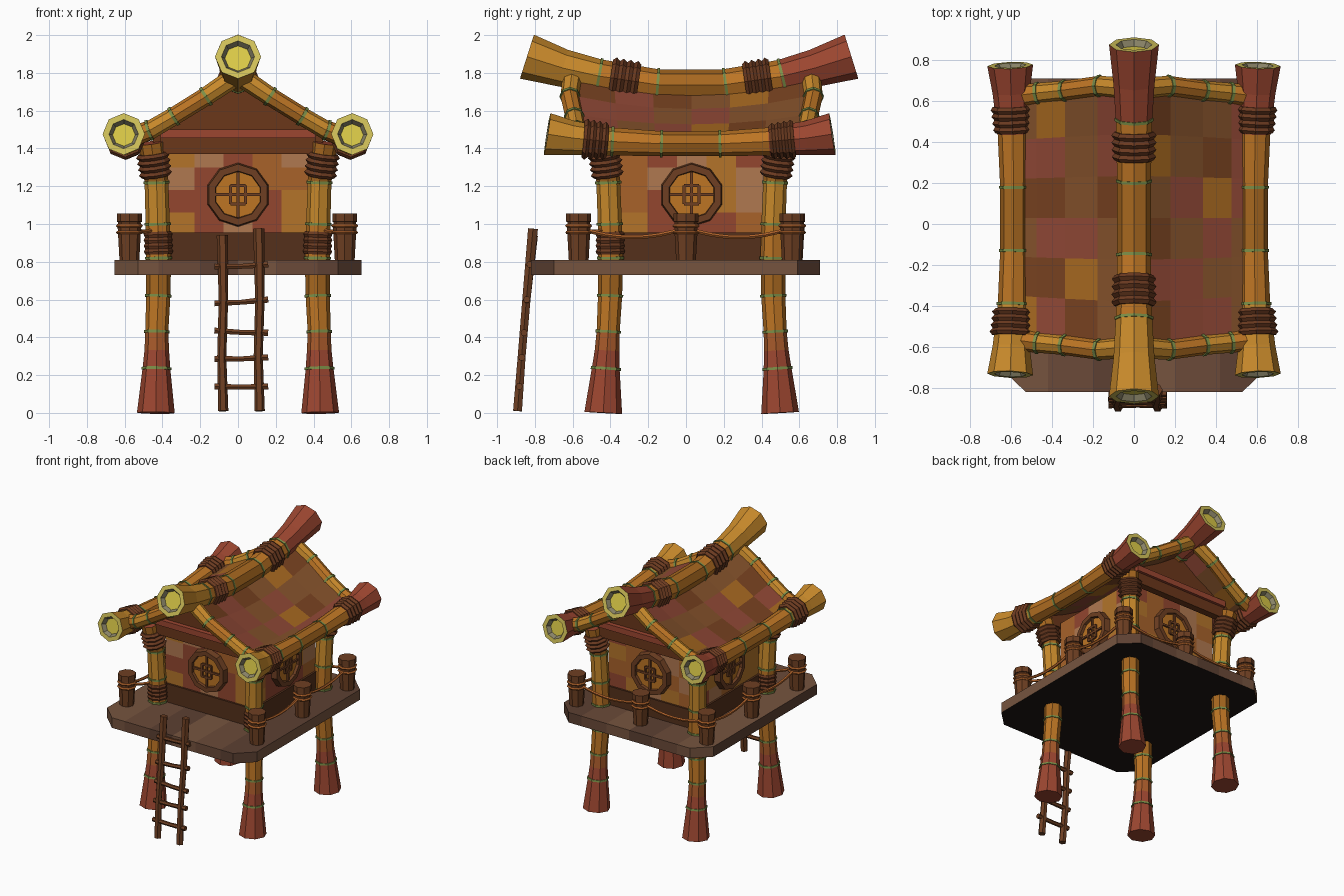
import bpy, bmesh, math, random
from mathutils import Vector, Matrix

if "Cube" in bpy.data.objects:
    bpy.data.objects.remove(bpy.data.objects["Cube"])

random.seed(4)
CY = 0.03  # y centre of the house
PAL = dict(amber="c98a2b", orange="bd7524", ochre="a8681f", red="9c4630", rust="a85a2a", green="7c9048",
           yellow="dccb48", pale="d2c25a", olive="8a8468", rope="6b3a20", cord="b0622a",
           wood="6e3f22", darkwood="55301b", plank1="6b4a38", plank2="5d4032", plank3="76543f",
           black="1c1512", tile1="75401f", tile2="8d4634", tile3="a3661f", tile4="82502a",
           wall1="a8622a", wall2="b07850", wall3="93462f", wall4="b3742a", gable="6b371a")
NAMES = list(PAL)


def mat(n):
    m = bpy.data.materials.get(n)
    if not m:
        m = bpy.data.materials.new(n)
        rgb = [int(PAL[n][i:i + 2], 16) / 255 for i in (0, 2, 4)]
        m.diffuse_color = [((c + .055) / 1.055) ** 2.4 for c in rgb] + [1]
        m.use_nodes = True
        m.node_tree.nodes["Principled BSDF"].inputs["Base Color"].default_value = m.diffuse_color
    return m


def paint(faces, col):
    for f in faces:
        f.material_index = NAMES.index(col)


def finish(bm, name):
    bmesh.ops.recalc_face_normals(bm, faces=bm.faces)
    used = sorted({f.material_index for f in bm.faces})
    for f in bm.faces:
        f.material_index = used.index(f.material_index)
    me = bpy.data.meshes.new(name)
    bm.to_mesh(me)
    bm.free()
    for i in used:
        me.materials.append(mat(NAMES[i]))
    ob = bpy.data.objects.new(name, me)
    bpy.context.collection.objects.link(ob)
    return ob


def tube(name, path, cols, sides=8, hollow=False):
    """Faceted tube through (x, y, z, radius) points; cols = one colour or one per segment."""
    bm = bmesh.new()
    P = [Vector(p[:3]) for p in path]
    d = P[-1] - P[0]
    ref = Vector((0, 0, 0))
    ref[min(range(3), key=lambda i: abs(d[i]))] = 1
    rings = []
    for i, p in enumerate(P):
        t = (P[min(i + 1, len(P) - 1)] - P[max(i - 1, 0)]).normalized()
        u = (ref - t * ref.dot(t)).normalized()
        v = t.cross(u)
        rings.append([bm.verts.new(p + path[i][3] * (u * math.cos(a) + v * math.sin(a)))
                      for a in (2 * math.pi * k / sides for k in range(sides))])
    for i, (a, b) in enumerate(zip(rings, rings[1:])):
        fs = [bm.faces.new((a[k], a[(k + 1) % sides], b[(k + 1) % sides], b[k])) for k in range(sides)]
        paint(fs, cols if isinstance(cols, str) else cols[i])
    caps = [bm.faces.new(rings[0][::-1]), bm.faces.new(rings[-1])]
    paint(caps, cols if isinstance(cols, str) else cols[0])
    bmesh.ops.recalc_face_normals(bm, faces=bm.faces)
    if hollow:
        for c in caps:
            paint(bmesh.ops.inset_individual(bm, faces=[c], thickness=.034)["faces"], "pale")
            paint(bmesh.ops.inset_individual(bm, faces=[c], thickness=.018, depth=-.03)["faces"], "olive")
            paint([c], "yellow")
    return finish(bm, name)


def at(path, axis, v):
    for a, b in zip(path, path[1:]):
        if v <= b[axis] or b is path[-1]:
            t = (v - a[axis]) / (b[axis] - a[axis])
            return [a[k] + (b[k] - a[k]) * t for k in range(4)]


def bands(name, path, axis, vals):
    for v in vals:
        a, b = at(path, axis, v - .007), at(path, axis, v + .007)
        tube(name, [a[:3] + [a[3] + .006], b[:3] + [b[3] + .006]], "green")


def wrap(name, path, axis, lo, hi, n=4, extra=.024):
    pts = []
    for i in range(2 * n + 1):
        p = at(path, axis, lo + (hi - lo) * i / (2 * n))
        pts.append(p[:3] + [p[3] + (extra if i % 2 else extra * .4)])
    tube(name, pts, "rope")


def add_box(bm, lo, hi, col, M=Matrix()):
    c = [(a + b) / 2 for a, b in zip(lo, hi)]
    s = [b - a for a, b in zip(lo, hi)]
    vs = bmesh.ops.create_cube(bm, size=1, matrix=M @ Matrix.Translation(c) @ Matrix.Diagonal(s + [1]))["verts"]
    paint({f for v in vs for f in v.link_faces}, col)


def box(name, lo, hi, col):
    bm = bmesh.new()
    add_box(bm, lo, hi, col)
    return finish(bm, name)


def fy(y, s):  # mirror front/back about the house centre
    return y if s < 0 else 2 * CY - y


# platform with plank strips and a dark underside
bm = bmesh.new()
outline = [(-.53, -.82), (.53, -.82), (.655, -.7), (.655, .59), (.53, .71), (-.53, .71), (-.655, .59), (-.655, -.7)]
f = bm.faces.new([bm.verts.new((x, y, .73)) for x, y in outline])
ext = bmesh.ops.extrude_face_region(bm, geom=[f])["geom"]
bmesh.ops.translate(bm, vec=(0, 0, .08), verts=[g for g in ext if isinstance(g, bmesh.types.BMVert)])
for x in (-.42, -.2, 0, .2, .42):
    bmesh.ops.bisect_plane(bm, geom=bm.verts[:] + bm.edges[:] + bm.faces[:], plane_co=(x, 0, 0), plane_no=(1, 0, 0))
for f in bm.faces:
    c = f.calc_center_median()
    paint([f], "black" if c.z < .735 else "plank%d" % (1 + int((c.x + 1) * 5) % 3))
finish(bm, "platform")

# corner bamboo posts
for sx in (-1, 1):
    for sy in (-1, 1):
        leg = [(sx * x, fy(y, sy), z, r) for x, y, z, r in (
            (.435, -.438, 0, .1), (.432, -.425, .23, .074), (.43, -.418, .33, .065), (.43, -.412, .43, .061),
            (.422, -.402, .62, .064), (.42, -.4, .82, .066), (.425, -.403, 1.0, .064),
            (.432, -.412, 1.23, .063), (.46, -.44, 1.43, .068))]
        tube("corner_post", leg, ["red", "red", "rust", "orange", "ochre", "orange", "amber", "ochre"])
        bands("post_joint", leg, 2, (.235, .43, .62, .82, 1.0, 1.22))
        wrap("post_top_binding", leg, 2, 1.25, 1.375)
        if sy < 0:
            wrap("post_low_binding", leg, 2, .84, .96, 4, .012)

# patchwork walls
bm = bmesh.new()
add_box(bm, (-.385, -.36, .82), (.385, .42, 1.42), "wall1")
bmesh.ops.subdivide_edges(bm, edges=bm.edges[:], cuts=4, use_grid_fill=True)
for f in bm.faces:
    paint([f], "wall%d" % random.randint(1, 4))
finish(bm, "walls")
box("wall_skirting", (-.4, -.375, .8), (.4, .435, .955), "darkwood")

# round lattice windows on all four walls
for k, dist in enumerate((.39, .385, .39, .385)):
    M = (Matrix.Translation((0, CY, 1.155)) @ Matrix.Rotation(k * math.pi / 2, 4, "Z")
         @ Matrix.Translation((0, -dist - .02, 0)) @ Matrix.Rotation(math.pi / 2, 4, "X"))
    bm = bmesh.new()
    bmesh.ops.create_cone(bm, cap_ends=True, segments=10, radius1=.17, radius2=.162, depth=.05)
    paint(bm.faces, "wood")
    top = max(bm.faces, key=lambda f: f.calc_center_median().z)
    bmesh.ops.inset_individual(bm, faces=[top], thickness=.036)
    bmesh.ops.inset_individual(bm, faces=[top], thickness=.004, depth=-.02)
    paint([top], "orange")
    for w, h, x, y in ((.008, .12, 0, 0), (.12, .008, 0, 0), (.04, .008, 0, .048), (.04, .008, 0, -.048),
                       (.008, .05, .04, 0), (.008, .05, -.04, 0)):
        add_box(bm, (x - w, y - h, 0), (x + w, y + h, .018), "wood")
    bm.transform(M)
    finish(bm, "lattice_window")


# saddle roof
def roof_z(x, y):
    q, u = ((y - CY) / .62) ** 2, abs(x) / .57
    ridge, eave = 1.70 + .09 * q, 1.42 + .035 * q
    return ridge + (eave - ridge) * (1.35 * u - .35 * u * u)


bm = bmesh.new()
grid = []
for i in range(-4, 5):
    x = math.copysign((0, .17, .33, .47, .57)[abs(i)], i)
    ys = [CY + (.62 - .05 * abs(i) / 4) * (j / 3 - 1) for j in range(7)]
    grid.append([bm.verts.new((x, y, roof_z(x, y))) for y in ys])
for a, b in zip(grid, grid[1:]):
    for j in range(6):
        paint([bm.faces.new((a[j], b[j], b[j + 1], a[j + 1]))], "tile" + random.choice("1122344"))
roof = finish(bm, "patchwork_roof")
m = roof.modifiers.new("thickness", "SOLIDIFY")
m.thickness, m.offset = .03, 0

# gable ends with tie beams, and barge poles
for s in (-1, 1):
    y0, y1 = sorted((fy(-.44, s), fy(-.38, s)))
    bm = bmesh.new()
    xs = [-.45 + .09 * i for i in range(11)]
    prof = [(-.45, 1.4), (.45, 1.4)] + [(x, roof_z(x, fy(-.44, s)) - .012) for x in reversed(xs)]
    f = bm.faces.new([bm.verts.new((x, y0, z)) for x, z in prof])
    ext = bmesh.ops.extrude_face_region(bm, geom=[f])["geom"]
    bmesh.ops.translate(bm, vec=(0, y1 - y0, 0), verts=[g for g in ext if isinstance(g, bmesh.types.BMVert)])
    paint(bm.faces, "gable")
    finish(bm, "gable_panel")
    for nm, out, z0, z1, c in (("tie_beam", -.455, 1.37, 1.46, "gable"), ("tie_beam_cap", -.475, 1.455, 1.5, "red")):
        ya, yb = sorted((fy(out, s), fy(-.4, s)))
        box(nm, (-.41, ya, z0), (.41, yb, z1), c)
    for sx in (-1, 1):
        barge = [(sx * x, fy(y, s), z, r) for x, y, z, r in (
            (0, -.6, 1.79, .054), (.17, -.615, 1.675, .049), (.34, -.592, 1.57, .048),
            (.46, -.58, 1.5, .05), (.57, -.565, 1.46, .056))]
        tube("barge_pole", barge, ["amber", "orange", "amber", "orange"])
        if sx < 0:
            barge.reverse()
        bands("barge_joint", barge, 0, (sx * .17, sx * .34, sx * .47))

# ridge and eave logs, hollow ended
logcols = ["amber", "amber", "orange", "ochre", "orange", "red", "red"]
ridge = [(0, y, z, r) for y, z, r in (
    (-.842, 1.886, .122), (-.65, 1.825, .1), (-.46, 1.783, .089), (-.15, 1.737, .082),
    (.2, 1.737, .082), (.5, 1.78, .089), (.68, 1.825, .1), (.876, 1.886, .122))]
tube("ridge_log", ridge, logcols, hollow=True)
bands("ridge_joint", ridge, 1, (-.46, -.15, .21, .51))
wrap("ridge_binding", ridge, 1, -.4, -.25)
wrap("ridge_binding", ridge, 1, .31, .45)
for sx in (-1, 1):
    eave = [(sx * x, y, z, r) for x, y, z, r in (
        (.605, -.735, 1.476, .112), (.6, -.6, 1.455, .091), (.592, -.4, 1.437, .074), (.588, -.13, 1.425, .066),
        (.588, .18, 1.425, .066), (.592, .44, 1.437, .074), (.6, .64, 1.455, .091), (.605, .775, 1.476, .112))]
    tube("eave_log", eave, logcols, hollow=True)
    bands("eave_joint", eave, 1, (-.39, -.13, .18))
    wrap("eave_binding", eave, 1, -.545, -.415)
    wrap("eave_binding", eave, 1, .445, .575, 4, .02)

# stubby fence posts and sagging ropes
posts = [(-.575, -.568), (-.575, 0), (-.575, .56), (0, .565), (.565, .56), (.565, 0), (.565, -.568)]
for x, y in posts:
    tube("fence_post", [(x, y, .8, .052), (x, y, .98, .062), (x, y, 1.01, .06), (x, y, 1.012, .066), (x, y, 1.055, .066)],
         ["wood", "wood", "darkwood", "wood"])
    for z in (.955, .99):
        tube("post_cord", [(x, y, z - .009, .064), (x, y, z, .072), (x, y, z + .009, .064)], "cord")
runs = list(zip(posts, posts[1:])) + [((s * .57, -.568), (s * .42, -.4)) for s in (-1, 1)]
for (ax, ay), (bx, by) in runs:
    sag = .05 * min(1, math.hypot(bx - ax, by - ay) / .55)
    tube("fence_rope", [(ax + (bx - ax) * t, ay + (by - ay) * t, .98 - sag * 4 * t * (1 - t), .011)
                        for t in (i / 8 for i in range(9))], "cord", 5)

# ladder
for x, top in ((-.083, .94), (.11, .975)):
    tube("ladder_rail", [(x + .005, -.892, .01, .027), (x - .003, -.87, .3, .024),
                         (x + .006, -.845, .6, .025), (x, -.81, top, .03)], "wood", 6)
for z, tilt in ((.14, 0), (.29, .004), (.43, -.006), (.59, .01), (.78, .006)):
    y = -.895 + .088 * z
    tube("ladder_rung", [(-.125, y, z - tilt, .018), (.02, y, z - .004, .015), (.16, y, z + tilt, .019)], "wood", 6)
